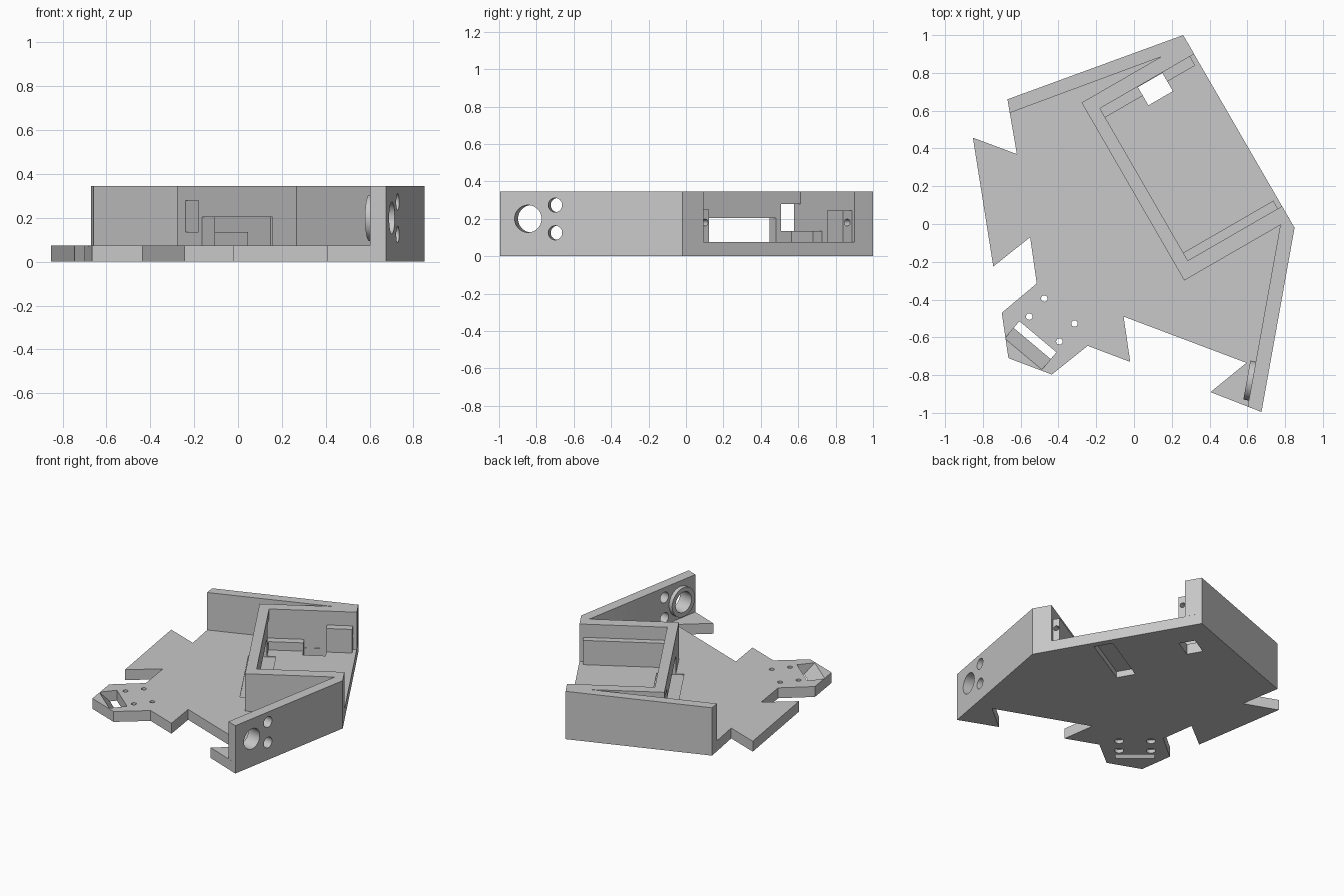
import bpy, bmesh, math
from mathutils import Vector, Matrix

if "Cube" in bpy.data.objects:
    bpy.data.objects.remove(bpy.data.objects["Cube"])

BASE, TOP = 0.075, 0.345
grey = bpy.data.materials.new("light_grey")
grey.diffuse_color = (0.58, 0.58, 0.58, 1)
grey.use_nodes = True
grey.node_tree.nodes["Principled BSDF"].inputs["Base Color"].default_value = grey.diffuse_color


def add_object(name, bm):
    bmesh.ops.recalc_face_normals(bm, faces=bm.faces)
    mesh = bpy.data.meshes.new(name)
    bm.to_mesh(mesh)
    bm.free()
    mesh.materials.append(grey)
    ob = bpy.data.objects.new(name, mesh)
    bpy.context.collection.objects.link(ob)
    return ob


def prism(name, pts, z0, z1):
    """Extrude a plan outline from z0 to z1."""
    bm = bmesh.new()
    face = bm.faces.new([bm.verts.new((x, y, z0)) for x, y in pts])
    res = bmesh.ops.extrude_face_region(bm, geom=[face])
    moved = [g for g in res["geom"] if isinstance(g, bmesh.types.BMVert)]
    bmesh.ops.translate(bm, verts=moved, vec=(0, 0, z1 - z0))
    return add_object(name, bm)


def loc(u, v):
    """Bay frame: u points out of the open rear edge, v runs along it."""
    c, s = math.cos(math.radians(30)), 0.5
    return (c * u - s * v, s * u + c * v)


def box(name, u0, u1, v0, v1, z0, z1):
    return prism(name, [loc(u0, v0), loc(u1, v0), loc(u1, v1), loc(u0, v1)], z0, z1)


def cylinder(name, centre, axis, r, length, seg=32):
    bm = bmesh.new()
    rot = Vector(axis).to_track_quat('Z', 'Y').to_matrix().to_4x4()
    bmesh.ops.create_cone(bm, cap_ends=True, segments=seg, radius1=r, radius2=r,
                          depth=length, matrix=Matrix.Translation(centre) @ rot)
    return add_object(name, bm)


def cut(target, cutters):
    for c in cutters:
        m = target.modifiers.new("cut", 'BOOLEAN')
        m.operation, m.solver, m.object = 'DIFFERENCE', 'EXACT', c
    bpy.context.view_layer.update()
    dg = bpy.context.evaluated_depsgraph_get()
    mesh = bpy.data.meshes.new_from_object(target.evaluated_get(dg))
    target.modifiers.clear()
    target.data = mesh


# Base plate with notched outline
base = prism("base_plate", [
    (0.26, 1.0), (-0.67, 0.66), (-0.62, 0.37), (-0.853, 0.457), (-0.745, -0.225),
    (-0.55, -0.07), (-0.515, -0.315), (-0.70, -0.47), (-0.665, -0.71), (-0.435, -0.797),
    (-0.245, -0.645), (-0.02, -0.73), (-0.055, -0.49), (0.595, -0.735), (0.405, -0.89),
    (0.675, -0.995), (0.85, -0.02)], 0, BASE)

# Outer walls
left_wall = prism("left_wall", [(0.26, 1.0), (-0.67, 0.66), (-0.658, 0.588),
                                (0.13, 0.88), loc(0.726, 0.66)], BASE, TOP)
right_wall = prism("right_wall", [(0.85, -0.02), (0.675, -0.995), (0.602, -0.966),
                                  (0.772, -0.02), loc(0.726, -0.35)], BASE, TOP)

# Three-sided bay open to the rear
back_plate = box("bay_back_plate", 0.081, 0.15, -0.392, 0.695, BASE, TOP)
box("bay_left_arm", 0.15, 0.726, 0.62, 0.695, BASE, TOP)
box("bay_right_arm", 0.15, 0.726, -0.392, -0.31, BASE, TOP)
right_rail = box("right_rail", 0.15, 0.70, -0.31, -0.262, BASE, 0.25)
left_post = box("left_post", 0.53, 0.70, 0.565, 0.62, BASE, 0.245)
box("left_ledge", 0.15, 0.38, 0.565, 0.62, BASE, 0.135)

# Collar around the large port
along = Vector((-0.175, -0.975, 0)).normalized()
normal = Vector((-along.y, along.x, 0))
corner = Vector((0.85, -0.02, 0))


def port(dist, z, depth):
    return corner + along * dist - normal * depth + Vector((0, 0, z))


collar = cylinder("port_collar", port(0.838, 0.2, 0.088), normal, 0.105, 0.036, 48)

# Cutters
window = box("window_cutter", 0.028, 0.207, -0.173, 0.468, 0.07, 0.205)
side_slot = box("side_slot_cutter", 0.0, 0.20, 0.50, 0.62, 0.135, 0.28)
floor_hole = box("floor_hole_cutter", 0.38, 0.53, 0.506, 0.617, -0.1, 0.2)
under_pocket = box("under_pocket_cutter", 0.25, 0.68, -0.03, 0.10, -0.1, 0.045)
big_port = cylinder("big_port_cutter", port(0.838, 0.2, 0.06), normal, 0.073, 0.4, 48)
small_ports = [cylinder("small_port_cutter", port(0.69, z, 0.04), normal, 0.038, 0.3)
               for z in (0.125, 0.273)]
u_axis = (*loc(1, 0), 0)
screw_right = cylinder("screw_right_cutter", (*loc(0.70, -0.286), 0.18), u_axis, 0.018, 0.2, 20)
screw_left = cylinder("screw_left_cutter", (*loc(0.70, 0.592), 0.18), u_axis, 0.018, 0.2, 20)

# Nose slot with a ramped front side
d = Vector((-0.643, -0.766, 0))
e = Vector((-0.766, 0.643, 0))
bm = bmesh.new()
profile = [(0.784, -0.02), (0.812, -0.02), (0.831, 0.0), (0.904, BASE), (0.904, 0.1), (0.784, 0.1)]
f = bm.faces.new([bm.verts.new(d * a - e * 0.122 + Vector((0, 0, z))) for a, z in profile])
res = bmesh.ops.extrude_face_region(bm, geom=[f])
bmesh.ops.translate(bm, vec=e * 0.256,
                    verts=[g for g in res["geom"] if isinstance(g, bmesh.types.BMVert)])
nose_slot = add_object("nose_slot_cutter", bm)

# Nose screw holes, counterbored from below
holes = []
for x, y in [(-0.475, -0.395), (-0.555, -0.49), (-0.315, -0.527), (-0.395, -0.622)]:
    holes.append(cylinder("nose_hole_cutter", (x, y, 0.04), (0, 0, 1), 0.017, 0.3, 20))
    holes.append(cylinder("nose_bore_cutter", (x, y, 0.0), (0, 0, 1), 0.03, 0.05, 20))

cut(base, [window, floor_hole, under_pocket, nose_slot] + holes)
cut(back_plate, [window, side_slot])
cut(right_wall, [big_port] + small_ports)
cut(collar, [big_port])
cut(right_rail, [screw_right])
cut(left_post, [screw_left])

# Remove cutters, keep edges crisp and round holes smooth
for ob in list(bpy.data.objects):
    if ob.name.split(".")[0].endswith("_cutter"):
        bpy.data.objects.remove(ob)
for ob in bpy.data.objects:
    ob.select_set(True)
bpy.context.view_layer.objects.active = base
bpy.ops.object.shade_smooth_by_angle(angle=math.radians(30))
